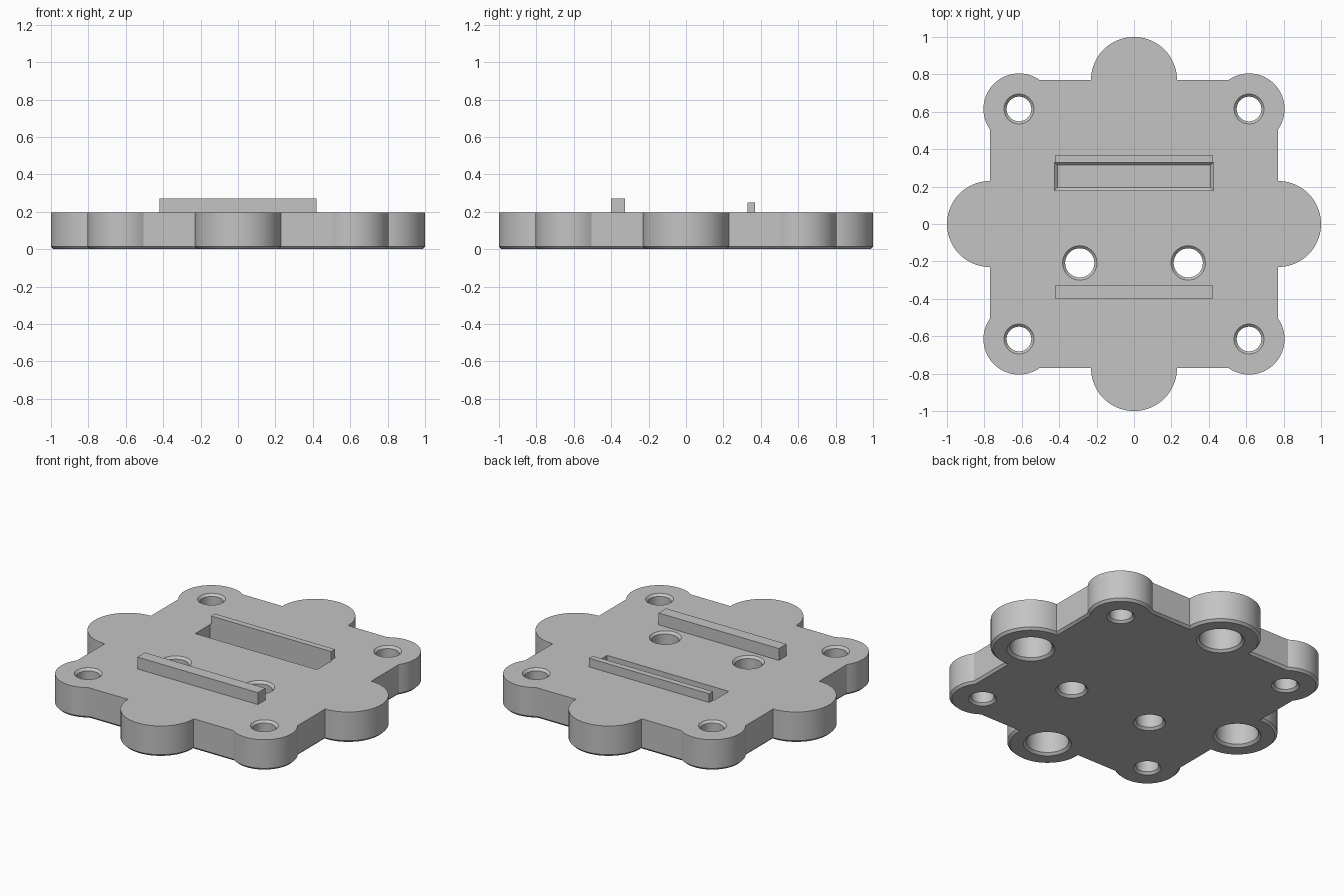
import bpy, bmesh
from math import acos, cos, sin, pi

cube = bpy.data.objects.get("Cube")
if cube:
    bpy.data.objects.remove(cube, do_unlink=True)

TOP = 0.195       # plate thickness
HALF = 0.77       # half width of the square core
CORNER = 0.615    # corner lobe and screw hole centres
BEVEL = 0.014

grey = bpy.data.materials.new("plain grey")
grey.use_nodes = True
grey.diffuse_color = (0.55, 0.55, 0.55, 1)
grey.node_tree.nodes["Principled BSDF"].inputs["Base Color"].default_value = grey.diffuse_color


def finish(name, bm):
    bmesh.ops.recalc_face_normals(bm, faces=bm.faces)
    mesh = bpy.data.meshes.new(name)
    bm.to_mesh(mesh)
    bm.free()
    mesh.materials.append(grey)
    obj = bpy.data.objects.new(name, mesh)
    bpy.context.collection.objects.link(obj)
    return obj


def loft(bm, rings):
    """Closed solid through a list of equal-length rings of points."""
    loops = [[bm.verts.new(p) for p in ring] for ring in rings]
    for a, b in zip(loops, loops[1:]):
        for i in range(len(a)):
            j = (i + 1) % len(a)
            bm.faces.new((a[i], a[j], b[j], b[i]))
    bm.faces.new(loops[0])
    bm.faces.new(loops[-1])


def arc(cx, cy, r, start, end, n):
    angles = [start + (end - start) * i / n for i in range(n + 1)]
    return [(cx + r * cos(t), cy + r * sin(t)) for t in angles]


def outline(inset, z):
    """Square with a big lobe on each side and a small lobe on each corner."""
    r = 1 - HALF - inset
    sweep = acos(-inset / r)
    quarter = arc(HALF, 0, r, -sweep, sweep, 40)
    r = 0.19 - inset
    a = acos((HALF - inset - CORNER) / r)
    quarter += arc(CORNER, CORNER, r, -a, pi / 2 + a, 36)
    points = []
    for _ in range(4):
        points += [(x, y, z) for x, y in quarter]
        quarter = [(-y, x) for x, y in quarter]
    return points


def bore(bm, x, y, profile):
    loft(bm, [[(px, py, z) for px, py in arc(x, y, r, 0, 2 * pi, 48)[:-1]]
              for r, z in profile])


def through_hole(bm, x, y, r):
    wide, over = r + BEVEL, 0.02
    bore(bm, x, y, [(wide, -over), (wide, 0), (r, BEVEL),
                    (r, TOP - BEVEL), (wide, TOP), (wide, TOP + over)])


def rectangle(x, y0, y1, z):
    return [(-x, y0, z), (x, y0, z), (x, y1, z), (-x, y1, z)]


# Lobed plate with a bevelled lower rim
bm = bmesh.new()
loft(bm, [outline(BEVEL, 0), outline(0, BEVEL), outline(0, TOP)])
plate = finish("plate", bm)

# Cutters: corner screw holes, two middle holes, blind sockets, slot
bm = bmesh.new()
for sx in (-1, 1):
    for sy in (-1, 1):
        through_hole(bm, sx * CORNER, sy * CORNER, 0.066)
    through_hole(bm, sx * 0.29, -0.208, 0.078)
for x, y in ((HALF, 0), (0, HALF), (-HALF, 0), (0, -HALF)):
    bore(bm, x, y, [(0.137, -0.02), (0.137, 0), (0.122, BEVEL), (0.122, 0.17)])
loft(bm, [rectangle(0.41, 0.195, 0.315, 0.07), rectangle(0.425, 0.18, 0.33, 0.085),
          rectangle(0.425, 0.18, 0.33, TOP + 0.02)])
cutter = finish("hole_cutter", bm)
cutter.hide_render = True

cut = plate.modifiers.new("holes", "BOOLEAN")
cut.operation = "DIFFERENCE"
cut.solver = "EXACT"
cut.object = cutter
bpy.context.view_layer.objects.active = plate
bpy.ops.object.modifier_apply(modifier=cut.name)
bpy.data.objects.remove(cutter, do_unlink=True)

# Smooth the curved walls, keep the bevels crisp
bpy.ops.object.select_all(action="DESELECT")
plate.select_set(True)
bpy.ops.object.shade_smooth_by_angle(angle=pi / 7)

# Raised bars across the plate
for name, y0, y1, height in (("front_bar", -0.402, -0.327, 0.27),
                             ("back_bar", 0.33, 0.368, 0.25)):
    bm = bmesh.new()
    loft(bm, [rectangle(0.42, y0, y1, TOP), rectangle(0.42, y0, y1, height)])
    finish(name, bm)
